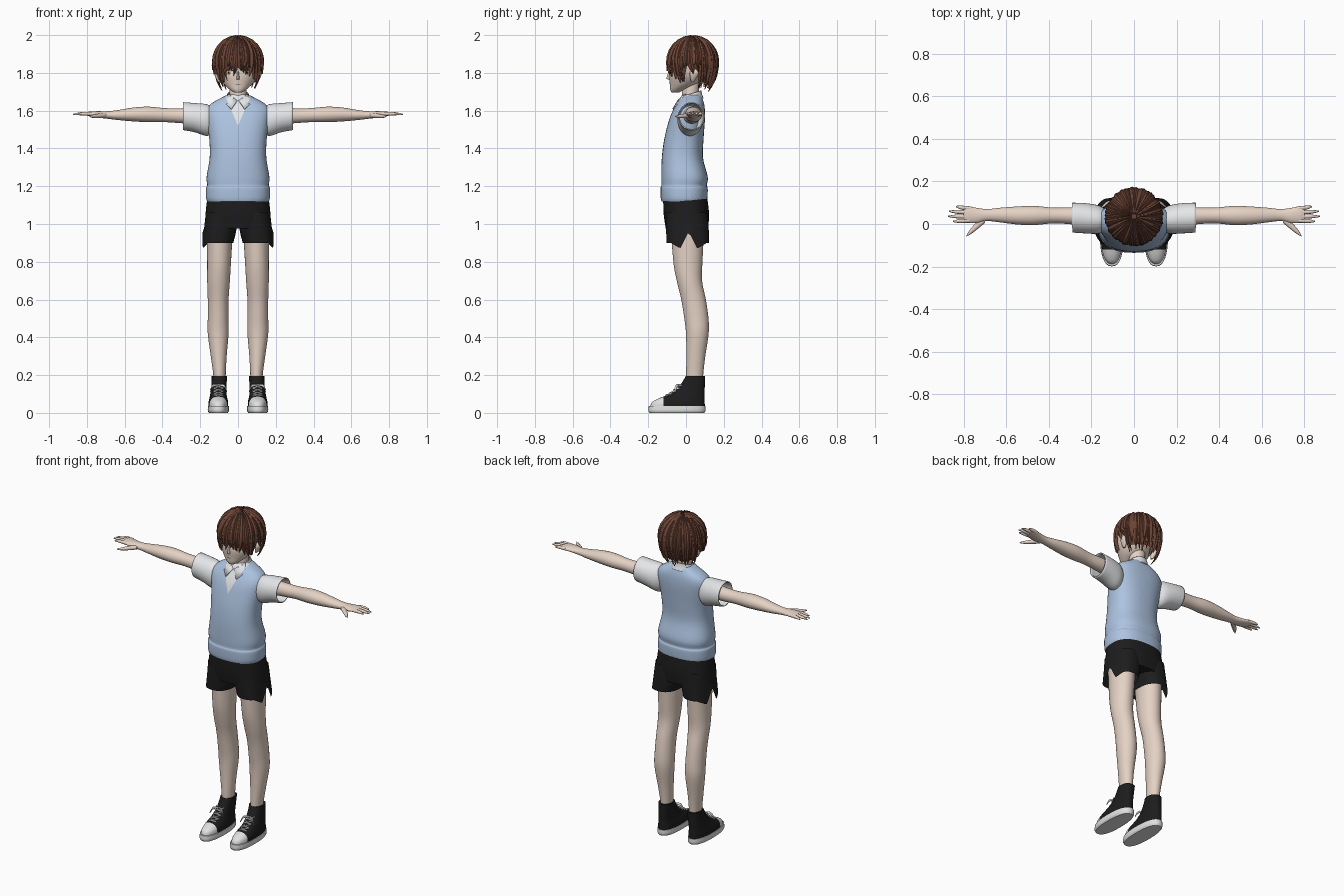
import bpy, bmesh, math, random
from mathutils import Vector
from mathutils.bvhtree import BVHTree

random.seed(4)
cube = bpy.data.objects.get("Cube")
if cube:
    bpy.data.objects.remove(cube, do_unlink=True)


def material(name, r, g, b):
    m = bpy.data.materials.new(name)
    m.use_nodes = True
    m.diffuse_color = (r, g, b, 1)
    shader = m.node_tree.nodes["Principled BSDF"]
    shader.inputs["Base Color"].default_value = (r, g, b, 1)
    shader.inputs["Roughness"].default_value = 0.8
    return m


skin = material("skin", 0.78, 0.64, 0.55)
brown = material("hair brown", 0.15, 0.058, 0.036)
blue = material("vest blue", 0.42, 0.55, 0.75)
white = material("shirt white", 0.8, 0.81, 0.82)
black = material("cloth black", 0.012, 0.012, 0.013)
amber = material("iris amber", 0.5, 0.3, 0.12)
rubber = material("shoe white", 0.75, 0.75, 0.75)


def build(name, verts, faces, mat, mirror=False, thick=0):
    bm = bmesh.new()
    vs = [bm.verts.new(v) for v in verts]
    for f in faces:
        bm.faces.new([vs[i] for i in f])
    bmesh.ops.recalc_face_normals(bm, faces=bm.faces)
    mesh = bpy.data.meshes.new(name)
    bm.to_mesh(mesh)
    bm.free()
    mesh.materials.append(mat)
    obj = bpy.data.objects.new(name, mesh)
    bpy.context.collection.objects.link(obj)
    if thick:
        obj.modifiers.new("Thickness", "SOLIDIFY").thickness = thick
    if mirror:
        obj.modifiers.new("Mirror", "MIRROR").use_mirror_merge = False
    return obj


def smooth_rings(rings, steps):
    """Catmull-Rom interpolation between the given rings."""
    out = []
    for i in range(len(rings) - 1):
        a, b, c, d = (rings[max(0, min(len(rings) - 1, i + k))] for k in (-1, 0, 1, 2))
        for s in range(steps):
            t = s / steps
            out.append([q + t / 2 * (r - p + t * (2 * p - 5 * q + 4 * r - w + t * (3 * (q - r) + w - p)))
                        for p, q, r, w in zip(a, b, c, d)])
    return out + [list(rings[-1])]


def loft(name, rings, mat, axis="z", n=32, power=2, steps=4, caps=True, **kw):
    """Rings are (position along axis, centre, centre, radius, radius)."""
    verts, faces = [], []
    rows = smooth_rings(rings, steps)
    for p, c, d, r, s in rows:
        for k in range(n):
            u, v = math.cos(math.tau * k / n), math.sin(math.tau * k / n)
            u = c + r * math.copysign(abs(u) ** (2 / power), u)
            v = d + s * math.copysign(abs(v) ** (2 / power), v)
            verts.append((u, v, p) if axis == "z" else (p, u, v))
    for i in range(len(rows) - 1):
        for k in range(n):
            j = (k + 1) % n
            faces.append((i * n + k, i * n + j, i * n + n + j, i * n + n + k))
    if caps:
        faces += [range(n), range(len(verts) - n, len(verts))]
    return build(name, verts, faces, mat, **kw)


def recolor(obj, planes, rule, mat):
    """Cut along planes, then paint the faces that satisfy the rule."""
    bm = bmesh.new()
    bm.from_mesh(obj.data)
    for co, no in planes:
        bmesh.ops.bisect_plane(bm, geom=bm.verts[:] + bm.edges[:] + bm.faces[:], plane_co=co, plane_no=no)
    obj.data.materials.append(mat)
    for f in bm.faces:
        if rule(f.calc_center_median()):
            f.material_index = 1
    bm.to_mesh(obj.data)
    bm.free()


# Legs and arms
loft("leg", [(.1, .098, .045, .03, .04), (.2, .098, .046, .033, .045), (.3, .102, .052, .042, .05),
             (.42, .105, .06, .055, .06), (.5, .105, .055, .055, .064), (.6, .105, .04, .055, .065),
             (.7, .103, .018, .06, .067), (.8, .1, .01, .063, .077), (1, .095, .008, .07, .09)],
     skin, mirror=True)
loft("arm", [(.2, .03, 1.575, .045, .045), (.29, .038, 1.573, .04, .04), (.38, .04, 1.576, .037, .037),
             (.47, .04, 1.58, .045, .041), (.55, .04, 1.58, .042, .037), (.63, .042, 1.577, .034, .027),
             (.69, .042, 1.577, .028, .02), (.74, .04, 1.58, .036, .017), (.78, .045, 1.583, .039, .013),
             (.8, .046, 1.583, .034, .009)], skin, "x", mirror=True)
for i, (tip, y) in enumerate([(.837, .082), (.87, .06), (.873, .036), (.85, .012)]):
    base = .073 - i * .019
    loft("finger", [(.77, base, 1.583, .01, .01), ((tip + .79) / 2, (y + base) / 2, 1.584, .009, .009),
                    (tip, y, 1.58, .003, .003)], skin, "x", n=10, mirror=True)
loft("thumb", [(.7, .025, 1.575, .02, .012), (.74, -.01, 1.572, .018, .012), (.77, -.038, 1.57, .012, .008),
               (.787, -.056, 1.57, .003, .003)], skin, "x", n=12, mirror=True)

# Vest with the shirt showing in the neckline
vest = loft("vest", [(1.12, 0, -.01, .163, .12), (1.14, 0, -.01, .169, .124), (1.19, 0, -.01, .169, .125),
                     (1.205, 0, -.01, .163, .12), (1.25, 0, -.008, .166, .123), (1.35, 0, -.019, .15, .109),
                     (1.45, 0, -.011, .152, .104), (1.55, 0, .005, .166, .095), (1.6, 0, .015, .168, .085),
                     (1.635, 0, .023, .145, .073), (1.665, 0, .027, .095, .06), (1.685, 0, .03, .055, .048)],
            blue, n=48, power=2.4)
slope = .43
recolor(vest, [((0, 0, 1.52), (s, 0, -slope)) for s in (-1, 1)],
        lambda c: c.y < 0.01 and abs(c.x) < (c.z - 1.52) * slope, white)

# Sleeves, neck and collar
loft("sleeve", [(.13, .02, 1.55, .045, .065), (.165, .021, 1.55, .066, .084), (.23, .027, 1.563, .071, .077),
                (.29, .03, 1.571, .07, .074)], white, "x", caps=False, thick=.006, mirror=True)
loft("neck", [(1.62, 0, .025, .05, .045), (1.67, 0, .022, .046, .044), (1.76, 0, .03, .044, .045)], skin)
collar = loft("collar", [(1.655, 0, .025, .074, .068), (1.68, 0, .025, .064, .06), (1.7, 0, .03, .055, .052)],
              white, caps=False, thick=.006)
for v in collar.data.vertices:
    v.co.z += (v.co.y - .06) * .3
build("collar_flap", [(.052, -.005, 1.69), (.004, -.045, 1.655), (.036, -.072, 1.61), (.075, -.035, 1.645)],
      [(0, 1, 2), (0, 2, 3)], white, thick=.006, mirror=True)

# Shorts with a slit and pointed hem on the outer side
loft("shorts_hips", [(.975, 0, .005, .17, .112), (1.05, 0, .002, .172, .12), (1.135, 0, -.004, .163, .117)],
     black, n=48, power=2.4)
shorts = loft("shorts_leg", [(.9, .105, .01, .08, .112), (.98, .093, .007, .086, .113), (1.06, .09, .003, .08, .11)],
              black, n=64, power=2.3, caps=False, mirror=True)
for v in shorts.data.vertices:
    fall = max(0, (.98 - v.co.z) / .08)
    if v.co.x > .12:
        gap = abs(v.co.y - .015)
        hem = .96 - gap * 2 if gap < .045 else min(.9, .87 + (gap - .045) * .6)
        v.co.z += fall * (hem - .9)
        v.co.x += fall * .004

# Shoes
loft("shoe_sole", [(0, .104, -.048, .05, .145), (.012, .104, -.048, .056, .151), (.036, .104, -.047, .055, .15)],
     rubber, power=2.4, mirror=True)
shoe = loft("shoe_upper", [(.03, .104, -.045, .052, .145), (.055, .104, -.041, .052, .14),
                           (.075, .104, -.025, .048, .124), (.095, .104, 0, .044, .098),
                           (.125, .102, .024, .041, .075), (.16, .1, .039, .04, .061),
                           (.195, .098, .05, .041, .051)], black, power=2.3, mirror=True)
recolor(shoe, [((0, -.12, 0), (0, 1, 0))], lambda c: c.y < -.12, rubber)
rows = [(-.112, .09), (-.09, .1), (-.068, .114), (-.05, .13), (-.036, .147)]
for (y0, z0), (y1, z1) in zip(rows, rows[1:]):
    for s in (-1, 1):
        low, high = (.104 - s * .026, y0 + .012, z0, .004, .004), (.104 + s * .026, y1 + .012, z1, .004, .004)
        mid = (.104, (y0 + y1) / 2 - .004, (z0 + z1) / 2, .005, .004)
        loft("lace", sorted([low, mid, high]), rubber, "x", n=8, steps=3, mirror=True)
for s in (-1, 1):
    loft("lace_bow", [(.104, -.036, .148, .004, .004), (.104 + s * .03, -.05, .143, .006, .008),
                      (.104 + s * .045, -.06, .115, .004, .005)], rubber, "x", n=8, mirror=True)

# Head, nose and ears
head = loft("head", [(1.695, 0, -.058, .018, .018), (1.71, 0, -.045, .042, .038), (1.74, 0, -.014, .075, .072),
                     (1.78, 0, .004, .1, .094), (1.82, 0, .02, .11, .108), (1.88, 0, .028, .112, .113),
                     (1.94, 0, .03, .085, .085), (1.97, 0, .03, .04, .04)], skin)
loft("nose", [(1.765, 0, -.088, .009, .006), (1.773, 0, -.09, .008, .013), (1.81, 0, -.085, .004, .006)], skin, n=12)
loft("ear", [(1.753, .1, .035, .006, .008), (1.775, .107, .04, .012, .018), (1.8, .112, .045, .014, .025),
             (1.82, .11, .047, .008, .016)], skin, n=16, mirror=True)

# Painted face details, laid on the head surface
face_tree = BVHTree.FromPolygons([v.co for v in head.data.vertices], [p.vertices[:] for p in head.data.polygons])


def plate(name, x, z, rx, rz, lift, mat, bend=0, mirror=True, n=20):
    spots = [(x, z + bend)]
    for k in range(n):
        u, v = math.cos(math.tau * k / n), math.sin(math.tau * k / n)
        spots.append((x + rx * u, z + rz * v + bend * (1 - u * u)))
    verts = []
    for px, pz in spots:
        hit = face_tree.ray_cast(Vector((px, -1, pz)), Vector((0, 1, 0)))[0]
        verts.append((px, hit.y - lift, pz))
    build(name, verts, [(0, k + 1, (k + 1) % n + 1) for k in range(n)], mat, mirror)


plate("eye_white", .05, 1.8, .023, .015, .002, white)
plate("iris", .049, 1.8, .011, .014, .004, amber)
plate("pupil", .049, 1.8, .005, .007, .005, black)
plate("upper_lash", .05, 1.81, .026, .003, .006, black, bend=.006)
plate("eyebrow", .05, 1.832, .024, .002, .003, brown, bend=.004)
plate("mouth", 0, 1.738, .016, .0015, .002, brown, mirror=False)

# Hair: an under-cap covered by tapering locks that radiate from the crown
MIDDLE = 1.86


def hair_end(angle):
    d = abs(math.degrees(math.remainder(angle, math.tau)))
    return 1.8 if d < 32 else 1.75 if d < 72 else 1.81 if d < 108 else 1.72


def hair_point(angle, t, end, scale):
    if t < .5:
        z, r = MIDDLE + .134 * scale * math.cos(t * math.pi), math.sin(t * math.pi)
    else:
        z = MIDDLE - (2 * t - 1) * (MIDDLE - end)
        r = math.sqrt(1 - ((MIDDLE - z) / .2) ** 2)
    return (.133 * r * scale * math.sin(angle), .035 - .134 * r * scale * math.cos(angle), z)


def grid_faces(start, count, n):
    return [(start + i * n + k, start + i * n + (k + 1) % n, start + i * n + n + (k + 1) % n, start + i * n + n + k)
            for i in range(count - 1) for k in range(n)]


N, STEPS = 48, 12
cap = [hair_point(math.tau * k / N, .04 + .96 * i / STEPS, hair_end(math.tau * k / N) + .03, .95)
       for i in range(STEPS + 1) for k in range(N)]
build("hair_cap", cap, grid_faces(0, STEPS + 1, N) + [range(N)], brown)

verts, faces = [], []
for layer, count in enumerate((26, 26, 18)):
    for k in range(count):
        angle = math.tau * (k + layer / 2) / count + random.uniform(-.06, .06)
        end = hair_end(angle) + random.uniform(-.02, .02) + layer * .012
        half, twist = random.uniform(.15, .21), random.uniform(-.22, .22)
        flare = random.uniform(0, .3)
        faces += grid_faces(len(verts), STEPS + 1, 3)
        for i in range(STEPS + 1):
            t = .03 + .97 * i / STEPS
            width = half * min(1, (1.02 - t) * 2.2)
            lift = 1 + layer * .012 + flare * max(0, t - .65) ** 2
            swirl = angle + twist * t * t
            verts += [hair_point(swirl + s * width, t, end, lift * k2)
                      for s, k2 in ((-1, .96), (0, 1.025), (1, .96))]
build("hair_locks", verts, faces, brown)

# Smooth shading with sharp edges kept
for obj in bpy.context.scene.objects:
    if obj.type == "MESH":
        obj.select_set(True)
        bpy.context.view_layer.objects.active = obj
bpy.ops.object.shade_smooth_by_angle(angle=math.radians(40))
